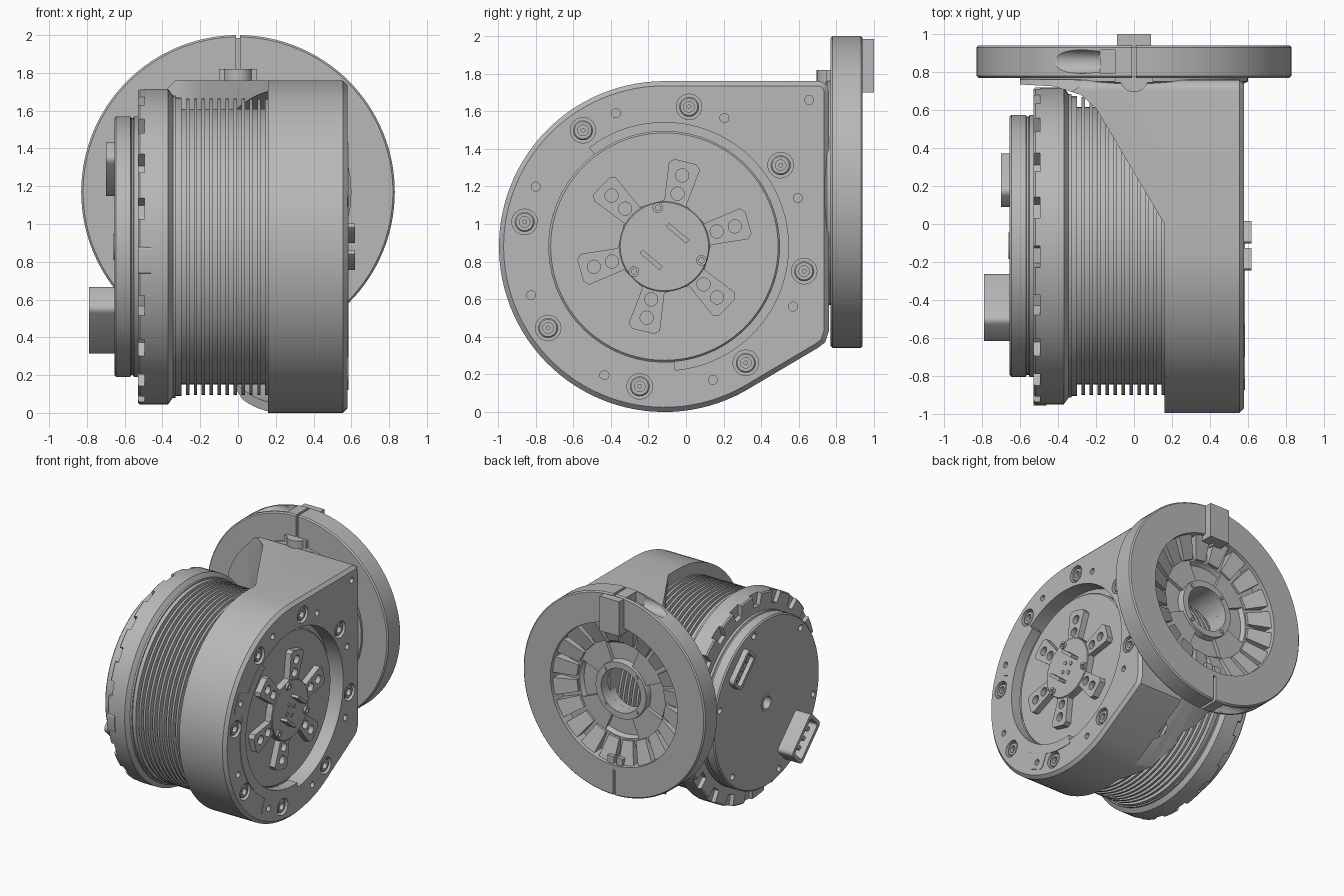
import bpy, bmesh
from math import sin, cos, pi, radians

cube = bpy.data.objects.get("Cube")
if cube:
    bpy.data.objects.remove(cube)

grey = bpy.data.materials.new("machined_grey")
grey.use_nodes = True
colour = (0.48, 0.48, 0.48, 1)
grey.diffuse_color = colour
grey.node_tree.nodes["Principled BSDF"].inputs["Base Color"].default_value = colour

MOTOR = (-0.115, 0.88)    # motor axis in y, z
FLANGE = (0, 1.17)        # flange axis in x, z


def place(axis, u, v, t):
    return {"x": (t, u, v), "y": (u, t, v), "z": (u, v, t)}[axis]


def build(name, verts, faces):
    mesh = bpy.data.meshes.new(name)
    bm = bmesh.new()
    vs = [bm.verts.new(v) for v in verts]
    for f in faces:
        bm.faces.new([vs[i] for i in f])
    bmesh.ops.recalc_face_normals(bm, faces=bm.faces)
    bm.to_mesh(mesh)
    bm.free()
    mesh.materials.append(grey)
    obj = bpy.data.objects.new(name, mesh)
    bpy.context.collection.objects.link(obj)
    return obj


def prism(name, pts, axis, start, end):
    n = len(pts)
    verts = [place(axis, u, v, t) for t in (start, end) for u, v in pts]
    sides = [(i, (i + 1) % n, (i + 1) % n + n, i + n) for i in range(n)]
    return build(name, verts, sides + [tuple(range(n)), tuple(range(n, n + n))])


def lathe(name, profile, axis, centre, closed=False, n=96):
    """Turn (position, radius) points round an axis; closed makes a ring."""
    verts = [place(axis, centre[0] + r * cos(2 * pi * i / n), centre[1] + r * sin(2 * pi * i / n), t)
             for t, r in profile for i in range(n)]
    m = len(profile)
    faces = []
    for k in range(m if closed else m - 1):
        a, b = k * n, (k + 1) % m * n
        faces += [(a + i, a + (i + 1) % n, b + (i + 1) % n, b + i) for i in range(n)]
    if not closed:
        faces += [tuple(range(n)), tuple(range((m - 1) * n, m * n))]
    return build(name, verts, faces)


def cylinder(name, axis, centre, r, start, end, n=24):
    return lathe(name, [(start, r), (end, r)], axis, centre, n=n)


def box(name, x, y, z):
    return prism(name, [(x[0], y[0]), (x[1], y[0]), (x[1], y[1]), (x[0], y[1])], "z", *z)


def polar(centre, r, angle, side=0):
    a = radians(angle)
    return (centre[0] + r * cos(a) - side * sin(a), centre[1] + r * sin(a) + side * cos(a))


def arc(centre, r, start, end, n=24):
    return [polar(centre, r, start + (end - start) * i / n) for i in range(n + 1)]


def sector(name, axis, centre, r0, r1, a0, a1, start, end):
    return prism(name, arc(centre, r0, a0, a1) + arc(centre, r1, a1, a0), axis, start, end)


def rounded(centre, length, width, angle, r):
    pts = []
    for k, (i, j) in enumerate([(1, 1), (-1, 1), (-1, -1), (1, -1)]):
        mid = polar(centre, i * (length / 2 - r), angle, j * (width / 2 - r))
        pts += arc(mid, r, angle + 90 * k, angle + 90 * k + 90, 4)
    return pts


def join(objs, name):
    bpy.ops.object.select_all(action="DESELECT")
    for o in objs:
        o.select_set(True)
    bpy.context.view_layer.objects.active = objs[0]
    bpy.ops.object.join()
    objs[0].name = name
    return objs[0]


def combine(obj, tool, op="DIFFERENCE"):
    mod = obj.modifiers.new("cut", "BOOLEAN")
    mod.operation, mod.solver, mod.object = op, "EXACT", tool
    graph = bpy.context.evaluated_depsgraph_get()
    mesh = bpy.data.meshes.new_from_object(obj.evaluated_get(graph))
    obj.modifiers.clear()
    obj.data = mesh
    bpy.data.objects.remove(tool)


# Housing: round body with a square back corner and chamfered open face
outline = arc(MOTOR, 0.88, 90, 299, 64) + [(0.70, 0.34), (0.74, 0.37), (0.76, 0.43)]
outline += arc((0.70, 1.70), 0.06, 0, 90, 6)
housing = prism("housing", outline, "x", 0.16, 0.58)
bm = bmesh.new()
bm.from_mesh(housing.data)
rim = [e for e in bm.edges if all(v.co.x > 0.57 for v in e.verts)]
bmesh.ops.bevel(bm, geom=rim, offset=0.025, segments=1, affect="EDGES")
bm.to_mesh(housing.data)
bm.free()
combine(housing, cylinder("pocket", "x", MOTOR, 0.66, 0.45, 0.7, 96))
bolts = [polar(MOTOR, 0.755, 35 + 45 * k) for k in range(8)]
holes = [polar(MOTOR, 0.755, 20 + 45 * k) for k in range(8)] + [(0.655, 1.66)]
combine(housing, join([cylinder("bore", "x", p, 0.068, 0.53, 0.7) for p in bolts]
                      + [cylinder("bore", "x", p, 0.024, 0.53, 0.7, 16) for p in holes], "bores"))
join([lathe("bolt", [(0.5, 0.053), (0.565, 0.053), (0.572, 0.046), (0.572, 0.028), (0.54, 0.028),
                     (0.54, 0.01), (0.5, 0.01)], "x", p, True, 24) for p in bolts], "housing_bolts")

# Shoulder: housing continued back to the flange, hollow round the motor
plan = [(0.16, 0), (0.16, 0.76), (-0.6, 0.76), (-0.6, 0.735), (-0.42, 0.725),
        (-0.28, 0.68), (-0.2, 0.61)]
shoulder = prism("shoulder", outline, "x", -0.7, 0.16)
combine(shoulder, prism("plan", plan, "z", -0.1, 1.9), "INTERSECT")
combine(shoulder, lathe("taper", [(-0.1, 1.4), (0.78, 0.6)], "y", FLANGE), "INTERSECT")
combine(shoulder, cylinder("cavity", "x", MOTOR, 0.83, -1, 0.2, 96))
combine(shoulder, cylinder("window", "y", FLANGE, 0.18, 0.4, 1, 48))
lathe("neck", [(0.735, 0.18), (0.735, 0.57), (0.75, 0.6), (0.775, 0.6), (0.775, 0.18)],
      "y", FLANGE, True)

# Retaining ring segment with two screw tabs, lying in the housing mouth
sector("retainer", "x", MOTOR, 0.615, 0.69, 127, 275, 0.5, 0.584)
for angle in (155, 245):
    tab = rounded(polar(MOTOR, 0.73, angle), 0.16, 0.17, angle, 0.03)
    plate = prism("retainer_tab", tab, "x", 0.575, 0.584)
    combine(plate, cylinder("hole", "x", polar(MOTOR, 0.755, angle), 0.024, 0.5, 0.7))

# Output disc with a six-armed hub
lathe("output_disc", [(0.4, 0.615), (0.49, 0.615), (0.5, 0.605)], "x", MOTOR)
arms = [16 + 60 * k for k in range(6)]
star = []
for a in arms:
    star += [polar(MOTOR, r, a, s) for r, s in ((0.24, -0.06), (0.44, -0.085), (0.465, -0.06),
                                                (0.465, 0.06), (0.44, 0.085), (0.24, 0.06))]
hub = prism("hub_star", star, "x", 0.49, 0.55)
combine(hub, join([cylinder("hole", "x", polar(MOTOR, r, a), 0.035, 0.51, 0.6)
                   for a in arms for r in (0.29, 0.39)], "holes"))
lathe("hub_cap", [(0.5, 0.24), (0.553, 0.24), (0.558, 0.235)], "x", MOTOR)
for k in range(3):
    p = polar(MOTOR, 0.21, 100 + 120 * k - 0.5)
    lathe("hub_screw", [(0.55, 0.028), (0.575, 0.028), (0.575, 0.014), (0.55, 0.014)], "x", p, True, 20)
for k in (-1, 1):
    bar = rounded(polar(MOTOR, 0.1 * k, 45), 0.14, 0.025, -40, 0.005)
    prism("contact_bar", bar, "x", 0.55, 0.62)
for k in range(4):
    cylinder("contact_pin", "x", polar(MOTOR, 0.05, 20 + 90 * k), 0.016, 0.55, 0.565, 12)

# Finned motor body
fins = [(-0.34, 0.79), (-0.30, 0.79)]
for k in range(11):
    x = -0.30 + 0.042 * k
    fins += [(x, 0.73), (x + 0.024, 0.73), (x + 0.024, 0.785), (x + 0.042, 0.785)]
lathe("cooling_fins", fins, "x", MOTOR)

# End ring with notched rim
ring = lathe("end_ring", [(-0.53, 0.825), (-0.52, 0.835), (-0.37, 0.835), (-0.345, 0.80), (-0.33, 0.80)],
             "x", MOTOR)
notches = []
for k in range(20):
    a = 4 + 18 * k
    pts = [polar(MOTOR, 0.74, a, -0.04), polar(MOTOR, 0.9, a, -0.07),
           polar(MOTOR, 0.9, a, 0.07), polar(MOTOR, 0.74, a, 0.04)]
    notches.append(prism("notch", pts, "x", -0.6, -0.495))
combine(ring, join(notches, "notches"))
prism("ring_latch", rounded(polar(MOTOR, 0.8, 185), 0.08, 0.14, 185, 0.01), "x", -0.53, -0.46)

# Rear cover with screws
cover = lathe("rear_cover", [(-0.655, 0.68), (-0.645, 0.69), (-0.57, 0.69), (-0.565, 0.68),
                             (-0.555, 0.68), (-0.55, 0.69), (-0.5, 0.69)], "x", MOTOR)
spots = [cylinder("hole", "x", polar(MOTOR, 0.63, 15 + 60 * k), 0.025, -0.7, -0.62) for k in range(6)]
combine(cover, join(spots + [cylinder("hole", "x", MOTOR, 0.05, -0.7, -0.58)], "holes"))
lathe("centre_collar", [(-0.66, 0.05), (-0.66, 0.07), (-0.64, 0.07), (-0.64, 0.05)], "x", MOTOR, True, 32)

# Rear connectors, both across the diagonal
for name, spot, size, tip, wall in (("power_socket", (-0.44, 0.49), (0.36, 0.18), -0.79, 0.03),
                                    ("signal_socket", (0.23, 1.29), (0.30, 0.14), -0.70, 0.025)):
    shell = prism(name, rounded(spot, *size, 135, 0.035), "x", tip, -0.64)
    inner = rounded(spot, size[0] - 2 * wall, size[1] - 2 * wall, 135, 0.02)
    combine(shell, prism("mouth", inner, "x", tip - 0.1, -0.665))
    for k in (-1, 0, 1):
        pin = rounded(polar(spot, 0.08 * k, 135), 0.035, 0.035, 135, 0.004)
        prism(name + "_pin", pin, "x", tip + 0.02, -0.65)

# Mounting flange: recessed ring, clamp slits and screw channels
flange = lathe("flange", [(0.77, 0.18), (0.77, 0.82), (0.78, 0.83), (0.93, 0.83), (0.94, 0.82),
                          (0.94, 0.58), (0.83, 0.57), (0.83, 0.39), (0.80, 0.37), (0.80, 0.24),
                          (0.85, 0.23), (0.85, 0.18)], "y", FLANGE, True, 128)
for side in (1, -1):
    z = sorted(FLANGE[1] + side * r for r in (0.62, 0.9))
    combine(flange, box("slit", (-0.01, 0.01), (0.7, 1.1), z))
    level = FLANGE[1] + side * 0.78
    channel = lathe("channel", [(-0.6, 0.062), (-0.18, 0.062)], "x", (0.855, level), n=24)
    combine(flange, channel)
    z = sorted((level - side * 0.05, level + side * 0.1))
    combine(flange, box("step", (-0.18, -0.1), (0.793, 0.917), z))

# Sloped radial teeth round the recess
teeth = []
for k in range(20):
    a = 9 + 18 * k
    verts = []
    for r, top in ((0.40, 0.85), (0.585, 0.915)):
        for s, y in ((-0.12, 0.82), (0.12, 0.82), (0.12, top), (-0.12, top)):
            u, v = polar(FLANGE, r, a, s * r)
            verts.append((u, y, v))
    teeth.append(build("tooth", verts, [(0, 1, 2, 3), (4, 5, 6, 7), (0, 1, 5, 4),
                                        (1, 2, 6, 5), (2, 3, 7, 6), (3, 0, 4, 7)]))
join(teeth, "flange_teeth")
for k in range(4):
    a = 45 + 90 * k
    sector("recess_web", "y", FLANGE, 0.23, 0.39, a - 22, a + 22, 0.79, 0.83)
    cylinder("recess_screw", "y", polar(FLANGE, 0.205, a), 0.015, 0.84, 0.858, 12)

# Key block, clamp boss and lower clamp lugs
key = box("key_block", (-0.09, 0.09), (0.85, 1.0), (1.70, 1.985))
combine(key, box("key_slot", (-0.01, 0.01), (0.8, 0.93), (1.6, 2.1)))
boss = [(-0.1, 0.78), (-0.1, 0.745)] + arc((0, 0.77), 0.075, 200, 340, 10) + [(0.1, 0.745), (0.1, 0.78)]
prism("clamp_boss", boss, "z", 1.74, 1.82)
for side in (-1, 1):
    box("clamp_lug", sorted((side * 0.012, side * 0.07)), (0.82, 0.925), (0.57, 0.65))

# Smooth round surfaces, keep machined edges sharp
bpy.ops.object.select_all(action="DESELECT")
for obj in bpy.context.scene.objects:
    if obj.type == "MESH":
        obj.select_set(True)
        bpy.context.view_layer.objects.active = obj
bpy.ops.object.shade_smooth_by_angle(angle=radians(25))
